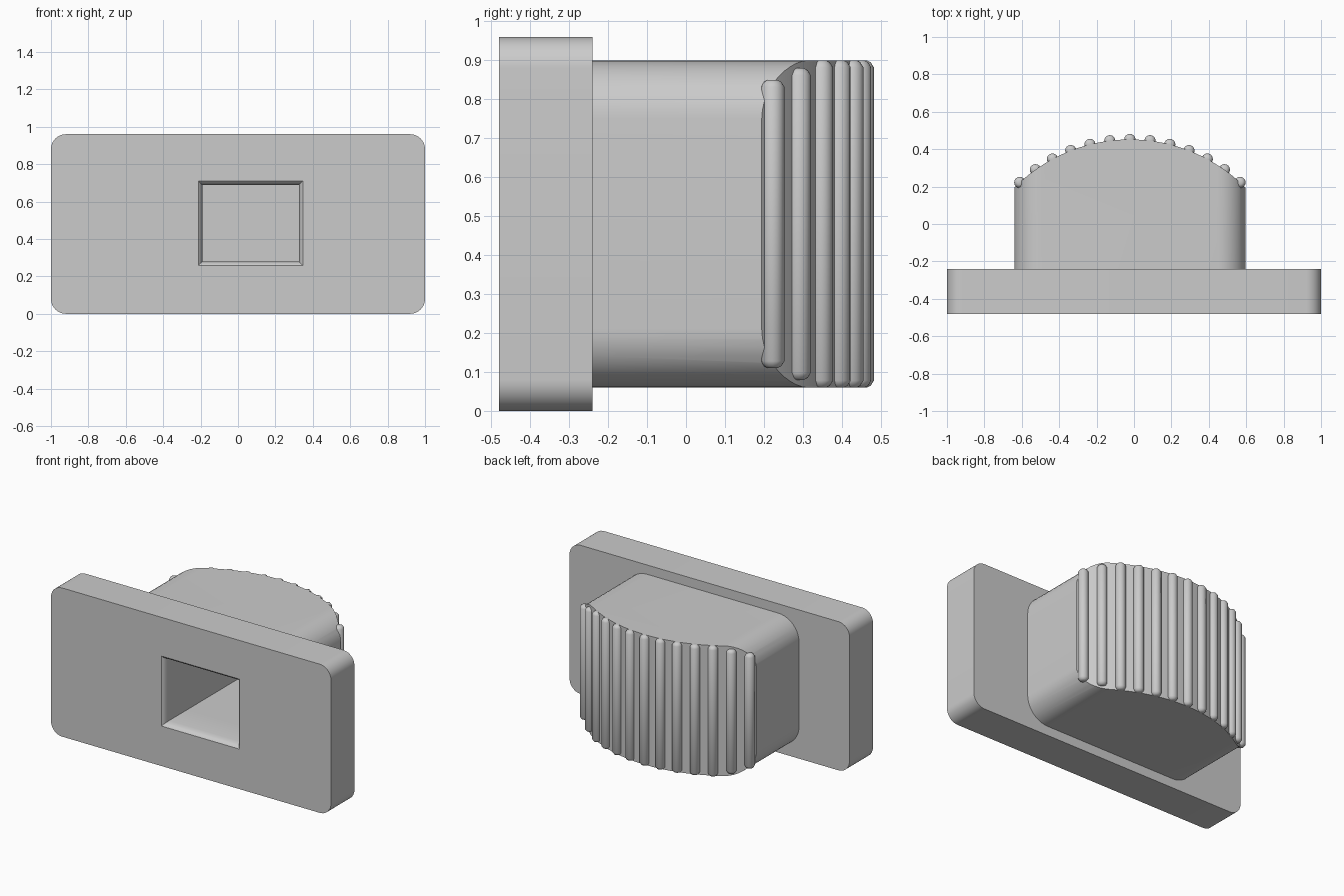
import bpy, bmesh, math
from mathutils import Vector

if "Cube" in bpy.data.objects:
    bpy.data.objects.remove(bpy.data.objects["Cube"])

grey = bpy.data.materials.new("plain_grey")
grey.use_nodes = True
colour = (0.6, 0.6, 0.6, 1)
grey.diffuse_color = colour
grey.node_tree.nodes["Principled BSDF"].inputs["Base Color"].default_value = colour


def loft(name, rings):
    """Closed solid through rings of matching points."""
    bm = bmesh.new()
    loops = [[bm.verts.new(p) for p in ring] for ring in rings]
    n = len(loops[0])
    for a, b in zip(loops, loops[1:]):
        for i in range(n):
            bm.faces.new((a[i], a[(i + 1) % n], b[(i + 1) % n], b[i]))
    bm.faces.new(loops[0])
    bm.faces.new(loops[-1])
    bmesh.ops.recalc_face_normals(bm, faces=bm.faces)
    mesh = bpy.data.meshes.new(name)
    bm.to_mesh(mesh)
    bm.free()
    obj = bpy.data.objects.new(name, mesh)
    bpy.context.collection.objects.link(obj)
    mesh.materials.append(grey)
    return obj


def rounded_block(name, x0, x1, z0, z1, y0, y1, r, steps=10):
    """Block along y with rounded corners in x and z."""
    outline = []
    corners = [(x1 - r, z1 - r), (x0 + r, z1 - r), (x0 + r, z0 + r), (x1 - r, z0 + r)]
    for k, (cx, cz) in enumerate(corners):
        for i in range(steps + 1):
            a = math.pi / 2 * (k + i / steps)
            outline.append((cx + r * math.cos(a), cz + r * math.sin(a)))
    return loft(name, [[(x, y, z) for x, z in outline] for y in (y0, y1)])


def cut(obj, tool, operation):
    mod = obj.modifiers.new("cut", 'BOOLEAN')
    mod.object, mod.operation, mod.solver = tool, operation, 'EXACT'
    bpy.context.view_layer.objects.active = obj
    bpy.ops.object.modifier_apply(modifier=mod.name)


def smooth(obj):
    bpy.ops.object.select_all(action='DESELECT')
    obj.select_set(True)
    bpy.context.view_layer.objects.active = obj
    bpy.ops.object.shade_smooth_by_angle(angle=math.radians(32))


CX, CY, R = -0.022, -0.418, 0.87    # centre and radius of the curved back
FOOT, HEAD = 0.06, 0.9              # height range of the knob

# Base plate and knob body
plate = rounded_block("base_plate", -1, 1, 0, 0.96, -0.48, -0.24, 0.08)
knob = rounded_block("knob_body", -0.64, 0.596, FOOT, HEAD, -0.25, 0.6, 0.15)

# Curved back of the knob
disc = [(CX + R * math.cos(a), CY + R * math.sin(a))
        for a in (2 * math.pi * i / 160 for i in range(160))]
curve_tool = loft("curve_cutter", [[(x, y, z) for x, y in disc] for z in (-0.1, 1.1)])
cut(knob, curve_tool, 'INTERSECT')

# Deep rectangular socket with a rounded lip
rings = []
for y, grow in [(-0.5, 0.022), (-0.48, 0.022), (-0.472, 0.012), (-0.455, 0.005),
                (-0.43, 0), (0.32, 0)]:
    x0, x1, z0, z1 = -0.19 - grow, 0.325 + grow, 0.28 - grow, 0.688 + grow
    rings.append([(x0, y, z0), (x1, y, z0), (x1, y, z1), (x0, y, z1)])
socket_tool = loft("socket_cutter", rings)
for part in (plate, knob):
    cut(part, socket_tool, 'DIFFERENCE')
    smooth(part)

for tool in (curve_tool, socket_tool):
    bpy.data.objects.remove(tool)

# Grip ribs around the curved back, shorter at both sides
for i in range(-6, 7):
    a = math.radians(7.1 * i)
    centre = Vector((CX + R * math.sin(a), CY + R * math.cos(a), 0))
    short = {6: 0.05, 5: 0.02}.get(abs(i), 0.0)
    low, high = FOOT + short, HEAD - short
    rings = []
    for z, rad in [(low, 0.012), (low + 0.005, 0.022), (low + 0.018, 0.03),
                   (high - 0.018, 0.03), (high - 0.005, 0.022), (high, 0.012)]:
        rings.append([centre + Vector((rad * math.cos(t), rad * math.sin(t), z))
                      for t in (math.pi * k / 8 for k in range(16))])
    smooth(loft(f"grip_rib_{i + 7}", rings))
